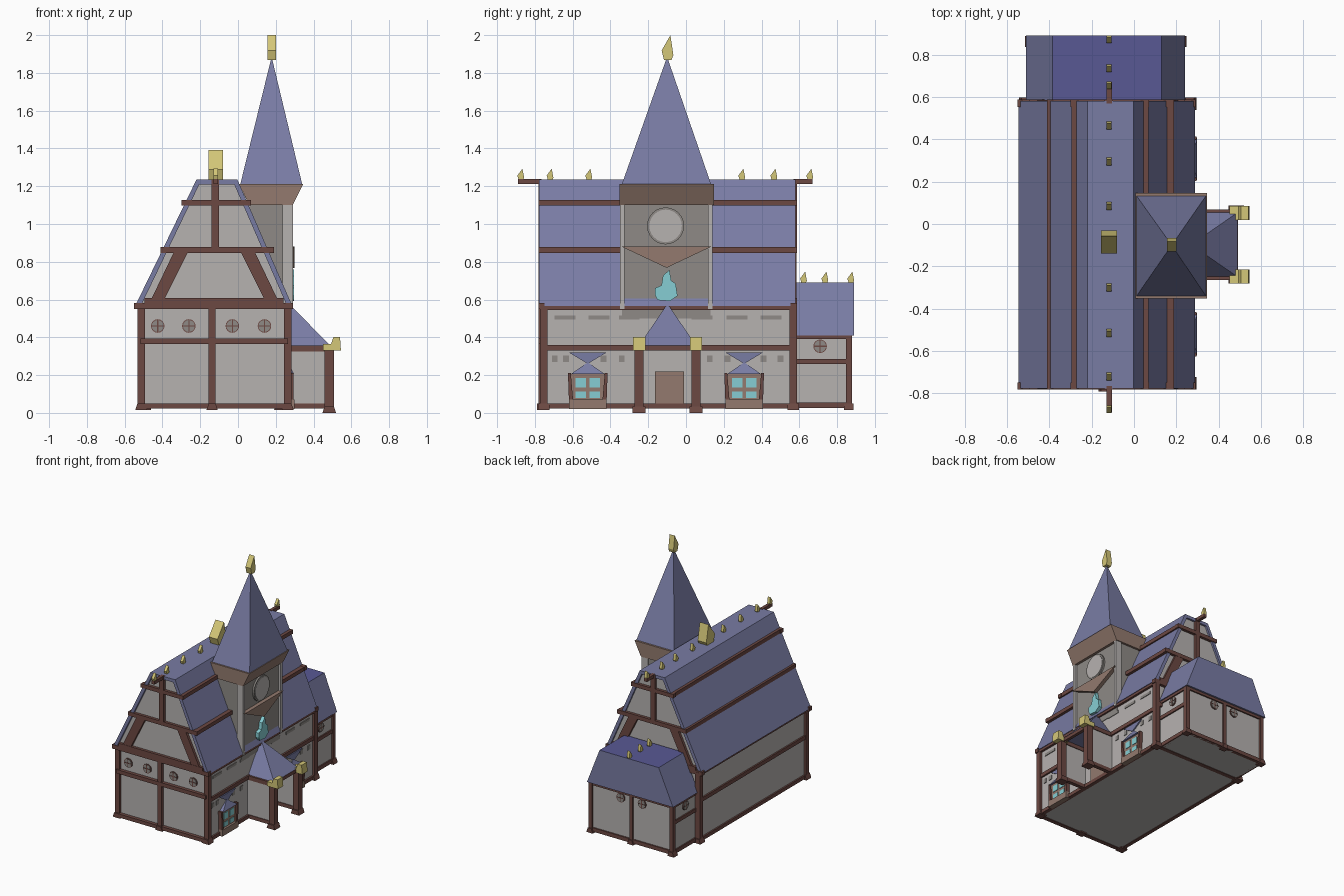
import bpy, bmesh, math

if "Cube" in bpy.data.objects:
    bpy.data.objects.remove(bpy.data.objects["Cube"])

def mat(name, r, g, b):
    m = bpy.data.materials.new(name)
    lin = [((c / 255 + 0.055) / 1.055) ** 2.4 for c in (r, g, b)]
    m.diffuse_color = (*lin, 1)
    m.use_nodes = True
    m.node_tree.nodes["Principled BSDF"].inputs["Base Color"].default_value = m.diffuse_color
    return m

WALL = mat("plaster", 182, 178, 176)
STONE = mat("grey_stone", 142, 138, 134)
BEAM = mat("dark_timber", 108, 72, 66)
WOOD = mat("light_wood", 147, 122, 110)
ROOF = mat("slate_blue", 121, 124, 164)
DEEP = mat("deep_blue", 88, 88, 148)
GOLD = mat("gold", 212, 199, 120)
TEAL = mat("teal_glass", 134, 206, 211)

def mesh(name, m, verts, faces):
    bm = bmesh.new()
    vs = [bm.verts.new(v) for v in verts]
    for f in faces:
        bm.faces.new([vs[i] for i in f])
    bmesh.ops.recalc_face_normals(bm, faces=bm.faces)
    me = bpy.data.meshes.new(name)
    bm.to_mesh(me)
    bm.free()
    me.materials.append(m)
    ob = bpy.data.objects.new(name, me)
    bpy.context.collection.objects.link(ob)
    return ob

def prism(name, m, pts, axis, a, b):
    """Extrude a 2D outline along an axis from a to b."""
    put = {'x': lambda p, t: (t, p[0], p[1]), 'y': lambda p, t: (p[0], t, p[1]),
           'z': lambda p, t: (p[0], p[1], t)}[axis]
    n = len(pts)
    verts = [put(p, a) for p in pts] + [put(p, b) for p in pts]
    faces = [list(range(n))[::-1], list(range(n, 2 * n))]
    faces += [(i, (i + 1) % n, n + (i + 1) % n, n + i) for i in range(n)]
    return mesh(name, m, verts, faces)

def box(name, m, x0, x1, y0, y1, z0, z1):
    return prism(name, m, [(x0, y0), (x1, y0), (x1, y1), (x0, y1)], 'z', z0, z1)

def pyramid(name, m, x0, x1, y0, y1, z, apex):
    return mesh(name, m, [(x0, y0, z), (x1, y0, z), (x1, y1, z), (x0, y1, z), apex],
                [(3, 2, 1, 0), (0, 1, 4), (1, 2, 4), (2, 3, 4), (3, 0, 4)])

def circle(u, v, r, n=16):
    return [(u + r * math.cos(2 * math.pi * i / n), v + r * math.sin(2 * math.pi * i / n)) for i in range(n)]

def flame(name, x, y, z, w, d, h):
    """Leaning gold finial; w along x, d along y."""
    shape = [(-.3, 0), (-.5, .38), (.25, 1), (.5, .2), (.35, 0)]
    prism(name, GOLD, [(y + u * d, z + v * h) for u, v in shape], 'x', x - w / 2, x + w / 2)

def round_window(axis, u, z, a, out, r=0.036):
    """Disc with rim and cross bars; a is the wall plane, out the outward sign."""
    prism("round_window_rim", BEAM, circle(u, z, r), axis, a, a + out * .006)
    prism("round_window_pane", STONE, circle(u, z, r * .88), axis, a, a + out * .009)
    for hw, hh in ((.003, r * .88), (r * .88, .003)):
        prism("round_window_bar", BEAM, [(u - hw, z - hh), (u + hw, z - hh), (u + hw, z + hh), (u - hw, z + hh)],
              axis, a, a + out * .011)

def post(x, y, z0, z1, r=.02):
    box("post", BEAM, x - r, x + r, y - r, y + r, z0, z1)
    prism("post_foot", BEAM, [(x - r - .012, z0), (x + r + .012, z0), (x + r, z0 + .035), (x - r, z0 + .035)],
          'y', y - r - .01, y + r + .01)

# Main hall walls, gable infill and roof shell
box("hall_walls", WALL, -.515, .265, -.755, .565, .025, .575)
inner = [(-.515, .565), (-.205, 1.21), (-.02, 1.21), (.26, .565)]
outer = [(-.545, .565), (-.22, 1.235), (-.003, 1.235), (.288, .565)]
prism("gable_infill", WALL, inner, 'y', -.76, .565)
prism("hall_roof", ROOF, outer + inner[::-1], 'y', -.778, .58)

# Hall frame
for x in (-.512, .263):
    for y in (-.752, .568):
        post(x, y, .015, .57)
    box("long_sill", BEAM, x - .015, x + .015, -.755, .565, .022, .05)
    box("long_mid_rail", BEAM, x - .015, x + .015, -.755, .565, .33, .36)
    box("long_eave_rail", BEAM, x - .02, x + .02, -.755, .565, .545, .57)
for y, s in ((-.765, -1), (.57, 1)):
    def slab(n, x0, x1, z0, z1):
        box(n, BEAM, x0, x1, y - .017, y + .017, z0, z1)
    slab("end_sill", -.515, .265, .022, .05)
    slab("end_mid_rail", -.515, .265, .365, .395)
    slab("end_eave_rail", -.55, .29, .55, .582)
    slab("gable_base_rail", -.495, .24, .58, .607)
    slab("gable_low_rail", -.41, .19, .847, .878)
    slab("gable_high_rail", -.30, .07, 1.097, 1.127)
    slab("gable_king_post", -.14, -.10, .87, 1.235)
    for m in (1, -1):
        prism("gable_brace", BEAM, [(-.125 + m * u, v) for u, v in
              ((-.335, .6), (-.265, .6), (-.14, .85), (-.215, .85))], 'y', y - .015, y + .015)
    ridge_end = -.89 if s < 0 else .67
    box("ridge_pole", BEAM, -.13, -.105, min(y, ridge_end), max(y, ridge_end), 1.212, 1.238)
post(-.137, -.762, .015, .57, .018)
for x in (-.425, -.26, -.03, .14):
    round_window('y', x, .46, -.755, -1)

# Roof rails along the slopes
for xl, xr, z in ((-.395, .172, .862), (-.278, .052, 1.112)):
    for x in (xl, xr):
        box("roof_rail", BEAM, x - .016, x + .016, -.782, .587, z - .015, z + .015)

# Ridge finials
for y in (-.875, -.72, -.515, -.30, .085, .295, .465, .655):
    flame("ridge_finial", -.118, y, 1.233, .022, .036, .06)
flame("large_ridge_finial", -.118, -.085, 1.225, .075, .11, .168)

# Wall slots on the entrance side
for y in (-.64, -.46, -.30, .085, .27, .45):
    box("long_slot", STONE, .26, .27, y - .055, y + .055, .495, .516)
for y in (-.695, -.635, -.437, -.34, .125, .22, .41, .50):
    box("short_slot", STONE, .26, .27, y - .015, y + .015, .27, .305)

# Windows with hourglass hoods
for y in (-.52, .308):
    box("window_frame", WOOD, .26, .282, y - .09, y + .09, .05, .205)
    box("window_sill", WOOD, .26, .298, y - .1, y + .1, .02, .07)
    for s in (1, -1):
        prism("window_jamb", BEAM, [(y + s * .078, .07), (y + s * .1, .07), (y + s * .105, .212), (y + s * .09, .212)],
              'x', .26, .295)
        for z0, z1 in ((.078, .112), (.135, .185)):
            c = y + s * .037
            box("window_pane", TEAL, .28, .286, c - .027, c + .027, z0, z1)
    prism("hood_upper", ROOF, [(y - .1, .32), (y + .1, .32), (y, .26)], 'x', .26, .275)
    mesh("hood_lower", ROOF, [(.262, y - .09, .205), (.262, y + .09, .205), (.297, y + .09, .205),
         (.297, y - .09, .205), (.265, y, .268)], [(0, 1, 2, 3), (0, 1, 4), (1, 2, 4), (2, 3, 4), (3, 0, 4)])

# Porch
box("door", WOOD, .26, .278, -.165, -.01, .03, .22)
for y in (-.248, .053):
    post(.483, y, 0, .35, .024)
    box("porch_wall", WALL, .26, .475, y - .01, y + .01, .04, .34)
    box("porch_sill", BEAM, .26, .475, y - .015, y + .015, .022, .05)
    box("porch_top_rail", BEAM, .26, .475, y - .016, y + .016, .325, .357)
    prism("porch_gold_cap", GOLD, [(.45, .33), (.545, .33), (.54, .402), (.505, .402), (.493, .365), (.45, .365)],
          'y', y - .033, y + .033)
box("porch_front_rail", BEAM, .465, .49, -.248, .053, .33, .357)
pyramid("porch_roof", ROOF, .26, .49, -.25, .055, .355, (.27, -.098, .578))

# Clock tower
box("tower_core", STONE, .06, .27, -.34, .13, .5, 1.11)
for y in (-.338, .128):
    box("tower_corner", WALL, .235, .29, y - .012, y + .012, .55, 1.11)
prism("tower_cornice", WOOD, [(.06, 1.1), (.29, 1.1), (.345, 1.212), (.005, 1.212)], 'y', -.352, .147)
pyramid("spire", ROOF, .012, .34, -.34, .133, 1.21, (.178, -.1, 1.885))
flame("spire_finial", .178, -.098, 1.868, .045, .062, .132)
prism("clock_rim", STONE, circle(-.108, .99, .098, 24), 'x', .265, .283)
prism("clock_face", WALL, circle(-.108, .99, .086, 24), 'x', .265, .286)
prism("tower_pediment", WOOD, [(-.345, .882), (.138, .882), (-.103, .768)], 'x', .265, .3)
prism("crystal", TEAL, [(-.165, .625), (-.15, .597), (-.085, .592), (-.045, .62), (-.055, .685), (-.078, .7),
      (-.088, .758), (-.122, .725), (-.13, .675), (-.165, .66)], 'x', .265, .297)

# Rear annex
box("annex_walls", WALL, -.49, .222, .55, .865, .025, .42)
roof = prism("annex_roof", ROOF, [(-.51, .41), (.24, .41), (.13, .69), (-.385, .69)], 'y', .575, .89)
roof.data.materials.append(DEEP)
for f in roof.data.polygons:
    if f.normal.z > .9:
        f.material_index = 1
for x in (-.487, .219):
    post(x, .862, .015, .41, .016)
    box("annex_side_sill", BEAM, x - .013, x + .013, .57, .862, .025, .055)
    box("annex_side_rail", BEAM, x - .013, x + .013, .57, .862, .258, .286)
    box("annex_side_top", BEAM, x - .013, x + .013, .57, .862, .39, .412)
round_window('x', .71, .353, .222, 1)
round_window('x', .71, .353, -.49, -1)
for z0, z1 in ((.025, .055), (.39, .412)):
    box("annex_back_rail", BEAM, -.49, .222, .85, .876, z0, z1)
post(-.134, .862, .015, .41, .014)
for x in (-.04, -.225):
    round_window('y', x, .353, .865, 1)
for y in (.622, .735, .872):
    flame("annex_finial", -.118, y, .688, .022, .036, .06)
